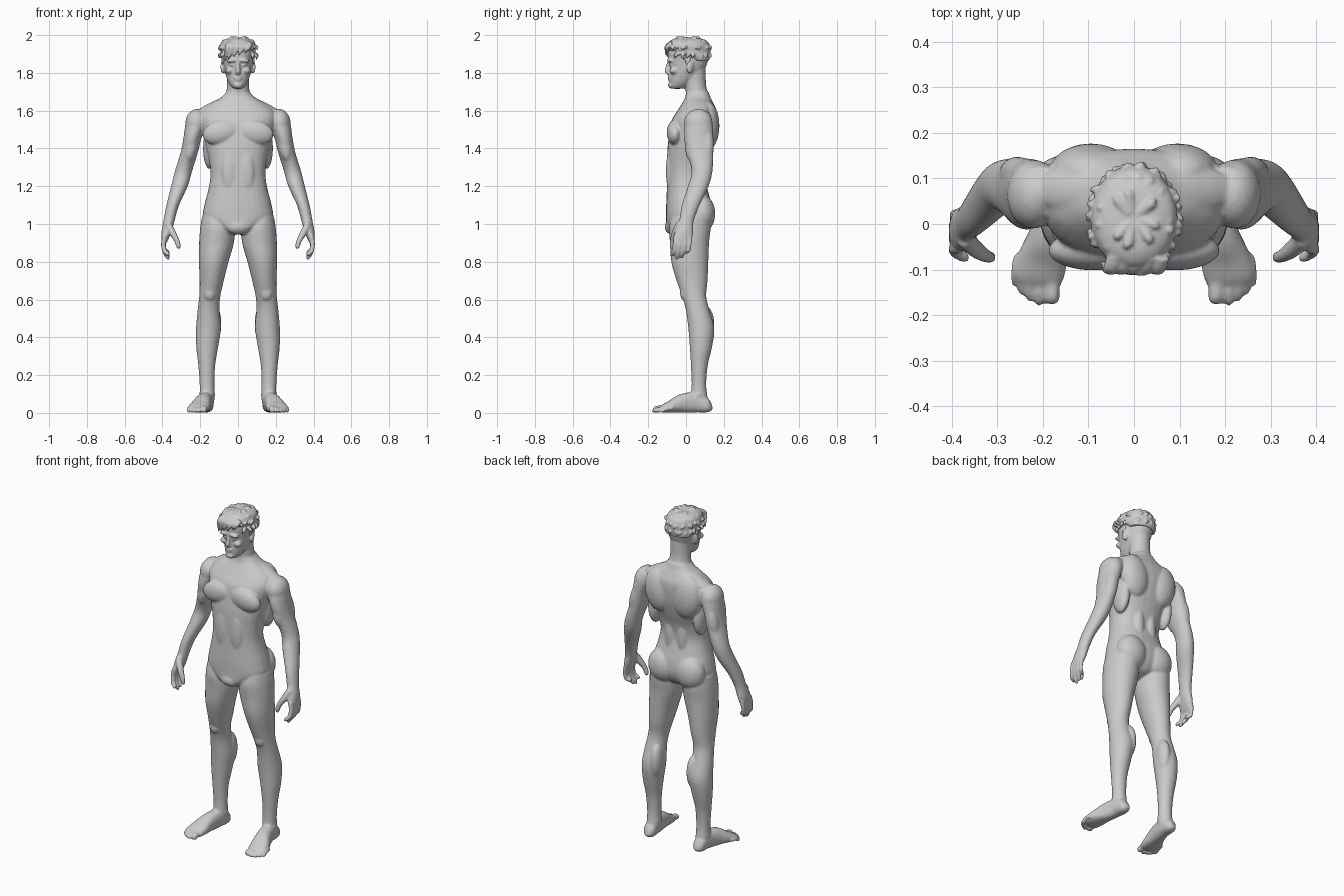
import bpy, bmesh, math, random
from mathutils import Vector, Matrix

random.seed(4)
SEG = 28


def spline(rows, steps):
    """Catmull-Rom interpolation through rows of numbers."""
    out = []
    for i in range(len(rows) - 1):
        p = [Vector(rows[min(max(k, 0), len(rows) - 1)]) for k in (i - 1, i, i + 1, i + 2)]
        for s in range(steps):
            t = s / steps
            out.append(0.5 * (2 * p[1] + (p[2] - p[0]) * t + (2 * p[0] - 5 * p[1] + 4 * p[2] - p[3]) * t * t
                              + (3 * p[1] - p[0] - 3 * p[2] + p[3]) * t ** 3))
    return out + [Vector(rows[-1])]


def tube(bm, rows, flat=False, power=1.0, steps=4, mirror=True):
    """Loft elliptical rings (x, y, z, rx, ry) into a closed solid."""
    pts = spline(rows, steps)
    for side in ((1, -1) if mirror else (1,)):
        rings = []
        for i, p in enumerate(pts):
            c = Vector(p[:3])
            u, v = Vector((1, 0, 0)), Vector((0, 1, 0))
            if not flat:
                t = (Vector(pts[min(i + 1, len(pts) - 1)][:3]) - Vector(pts[max(i - 1, 0)][:3])).normalized()
                ref = Vector((1, 0, 0)) if abs(t.x) < 0.8 else Vector((0, 1, 0))
                u = (ref - t * ref.dot(t)).normalized()
                v = t.cross(u)
            ring = []
            for k in range(SEG):
                a = 2 * math.pi * k / SEG
                ca, sa = math.cos(a), math.sin(a)
                q = c + u * p[3] * math.copysign(abs(ca) ** power, ca) + v * p[4] * math.copysign(abs(sa) ** power, sa)
                ring.append(bm.verts.new((q.x * side, q.y, q.z)))
            rings.append(ring)
        faces = [bm.faces.new((a[k], a[(k + 1) % SEG], b[(k + 1) % SEG], b[k]))
                 for a, b in zip(rings, rings[1:]) for k in range(SEG)]
        faces += [bm.faces.new(rings[0][::-1]), bm.faces.new(rings[-1])]
        bmesh.ops.recalc_face_normals(bm, faces=faces)


def column(bm, rows, **kw):
    """Centred loft from (z, half width, front y, back y)."""
    tube(bm, [(0, (f + b) / 2, z, w, (b - f) / 2) for z, w, f, b in rows], flat=True, mirror=False, **kw)


def limb(bm, rows):
    """Side limb from (z, inner x, outer x, front y, back y)."""
    tube(bm, [((i + o) / 2, (f + b) / 2, z, (o - i) / 2, (b - f) / 2) for z, i, o, f, b in rows], flat=True)


def blob(bm, loc, size, rot=(0, 0, 0)):
    """Mirrored ellipsoid."""
    for s in ((1, -1) if loc[0] else (1,)):
        m = Matrix.Translation((loc[0] * s, loc[1], loc[2]))
        for ang, ax in zip((rot[0], rot[1] * s, rot[2] * s), 'XYZ'):
            m = m @ Matrix.Rotation(math.radians(ang), 4, ax)
        bmesh.ops.create_icosphere(bm, subdivisions=3, radius=1, matrix=m @ Matrix.Diagonal((*size, 1)))


def finish(bm, name, voxel, smooth):
    me = bpy.data.meshes.new(name)
    bm.to_mesh(me)
    bm.free()
    ob = bpy.data.objects.new(name, me)
    bpy.context.collection.objects.link(ob)
    r = ob.modifiers.new("fuse", 'REMESH')
    r.mode, r.voxel_size, r.use_smooth_shade = 'VOXEL', voxel, True
    if smooth:
        s = ob.modifiers.new("soften", 'SMOOTH')
        s.factor, s.iterations = 0.5, smooth
    return ob


body = bmesh.new()
# torso
column(body, [(.945, .035, -.085, .04), (.97, .09, -.105, .1), (1.03, .18, -.105, .135), (1.10, .178, -.105, .135),
              (1.17, .16, -.102, .118), (1.25, .146, -.1, .102), (1.33, .152, -.1, .115), (1.40, .168, -.098, .138),
              (1.48, .185, -.088, .158), (1.55, .2, -.075, .165), (1.60, .19, -.045, .162),
              (1.64, .14, -.02, .145), (1.67, .09, -.005, .13), (1.70, .06, .0, .12)], power=.86)
# chest, back, shoulder, seat and abdomen muscles
blob(body, (.09, -.058, 1.485), (.1, .044, .066), (0, 12, 0))
blob(body, (.095, .115, 1.52), (.09, .062, .13), (0, 8, 0))
blob(body, (.15, .07, 1.40), (.035, .06, .11))
blob(body, (.12, .075, 1.625), (.12, .05, .027), (0, 24, 0))
blob(body, (.222, .065, 1.535), (.057, .076, .075), (0, -8, 0))
blob(body, (.09, .085, 1.055), (.092, .07, .1))
blob(body, (.045, -.078, 1.28), (.045, .028, .13))
blob(body, (.04, .085, 1.25), (.035, .03, .14))
blob(body, (0, -.075, .985), (.06, .038, .04))
# neck
tube(body, [(0, .07, 1.62, .085, .07), (0, .06, 1.68, .066, .06), (0, .05, 1.74, .058, .056),
            (0, .045, 1.82, .06, .06)], flat=True, mirror=False)
# head
column(body, [(1.716, .022, -.075, -.02), (1.73, .038, -.085, .01), (1.755, .053, -.086, .04), (1.785, .064, -.086, .075),
              (1.82, .073, -.085, .1), (1.86, .079, -.09, .115), (1.90, .084, -.096, .122),
              (1.94, .08, -.085, .115), (1.97, .055, -.05, .085)], power=.92)
blob(body, (0, -.082, 1.735), (.024, .014, .017))
blob(body, (.028, -.086, 1.866), (.034, .016, .011), (0, 8, 0))
blob(body, (.045, -.066, 1.812), (.022, .022, .018))
blob(body, (.03, -.078, 1.842), (.015, .012, .008))
blob(body, (0, -.086, 1.775), (.023, .011, .006))
blob(body, (0, -.085, 1.762), (.019, .011, .006))
tube(body, [(0, -.088, 1.862, .008, .01), (0, -.095, 1.835, .01, .012), (0, -.1, 1.808, .014, .013),
            (0, -.09, 1.795, .013, .008)], mirror=False)
# ears
blob(body, (.082, .022, 1.83), (.009, .02, .034), (-12, 0, 22))
# legs
limb(body, [(1.04, .05, .19, -.075, .12), (.98, .02, .2, -.09, .13), (.9, .022, .206, -.085, .122),
            (.8, .05, .207, -.078, .118), (.7, .075, .203, -.05, .114), (.62, .093, .205, -.022, .107),
            (.55, .098, .213, -.002, .122), (.45, .09, .222, .012, .15), (.35, .105, .221, .02, .138),
            (.25, .121, .21, .026, .115), (.15, .125, .203, .03, .107), (.08, .124, .203, .025, .115),
            (.03, .132, .198, .03, .13)])
blob(body, (.15, -.002, .635), (.034, .03, .045))
blob(body, (.122, .1, .47), (.034, .05, .1))
blob(body, (.164, .065, .095), (.044, .026, .022))
# feet
tube(body, [(.165, .137, .04, .015, .018), (.165, .115, .038, .034, .036), (.17, .05, .055, .038, .053),
            (.185, -.02, .05, .044, .05), (.2, -.075, .034, .054, .034), (.21, -.115, .024, .055, .023),
            (.214, -.135, .018, .046, .014)], power=.85)
for x, y, r in ((.18, -.165, .017), (.208, -.168, .0115), (.228, -.158, .011), (.245, -.145, .0105), (.26, -.126, .01)):
    tube(body, [(x * .9 + .02, y + .06, .024, r, r), (x, y + .025, .023, r, r),
                (x, y, r, r, r), (x, y - .011, r, r * .55, r * .5)])
# arms
limb(body, [(1.59, .15, .25, .02, .125), (1.54, .16, .276, -.005, .14), (1.46, .192, .288, -.012, .145),
            (1.38, .212, .303, .005, .145), (1.28, .243, .334, .03, .14), (1.2, .266, .354, .01, .12),
            (1.1, .312, .379, -.022, .072), (1.02, .335, .394, -.036, .042), (.96, .352, .405, -.058, .038),
            (.91, .373, .406, -.066, .03), (.9, .38, .402, -.06, .024)])
blob(body, (.248, .035, 1.41), (.035, .04, .085), (0, -12, 0))
blob(body, (.256, .11, 1.42), (.035, .038, .1), (0, -12, 0))
# fingers
for i, tip in enumerate((.83, .812, .82, .845)):
    y, r = -.053 + i * .0255, .0125 - (i == 3) * .0015
    tube(body, [(.388, y, .94, r, r), (.395, y - .004, .895, r, r), (.388, y - .012, .855, r, r),
                (.372, y - .02, tip + .012, r * .9, r * .9), (.366, y - .022, tip, r * .5, r * .5)])
# thumbs
tube(body, [(.372, -.03, 1.0, .02, .022), (.348, -.055, .955, .018, .02), (.325, -.07, .915, .0145, .0145),
            (.315, -.073, .882, .0125, .0125), (.314, -.073, .868, .006, .006)])
finish(body, "body", .0058, 5)

# hair cap
hair = bmesh.new()
column(hair, [(1.865, .08, .03, .122), (1.89, .088, -.02, .127), (1.915, .093, -.09, .13), (1.94, .095, -.1, .127),
              (1.965, .086, -.09, .115), (1.98, .06, -.065, .085), (1.985, .03, -.03, .05)])
# sideburns
blob(hair, (.079, .01, 1.87), (.008, .016, .03))
# wavy tufts combed outward around the crown
for ring, (n, h) in enumerate(((7, 1.975), (13, 1.96), (20, 1.937), (22, 1.905))):
    for k in range(n):
        a = 2 * math.pi * (k + random.uniform(-.3, .3)) / n
        d = Vector((math.cos(a), math.sin(a) * 1.18, 0))
        if ring == 3 and d.y < -.6:
            continue
        rad = (.035, .062, .083, .086)[ring]
        c = Vector((0, .012, h)) + d * rad
        sw = Vector((-d.y, d.x, 0)) * random.uniform(-.02, .02)
        drop = (.008, .002, -.012, -.032)[ring] + random.uniform(-.007, .007)
        out = (.02, .021, .02, .012)[ring] * random.uniform(.7, 1.1)
        e = c + d * out + sw + Vector((0, 0, drop))
        m = (c + e) / 2 + d * .006 + Vector((0, 0, .004))
        tube(hair, [(*(c - d * .02), .013, .013), (*m, .011, .01), (*e, .0025, .0025)], mirror=False, steps=3)
# fringe swept to one side
for x0, x1, z1 in ((.06, .035, 1.905), (.035, .005, 1.895), (.01, -.025, 1.885), (-.015, -.05, 1.872), (-.04, -.07, 1.862)):
    tube(hair, [(x0, -.07, 1.955, .018, .016), (x0 * .6 + x1 * .4, -.1, 1.935, .017, .012),
                (x1, -.108 + abs(x1) * .35, z1, .003, .003)], mirror=False)
finish(hair, "hair", .004, 1)
